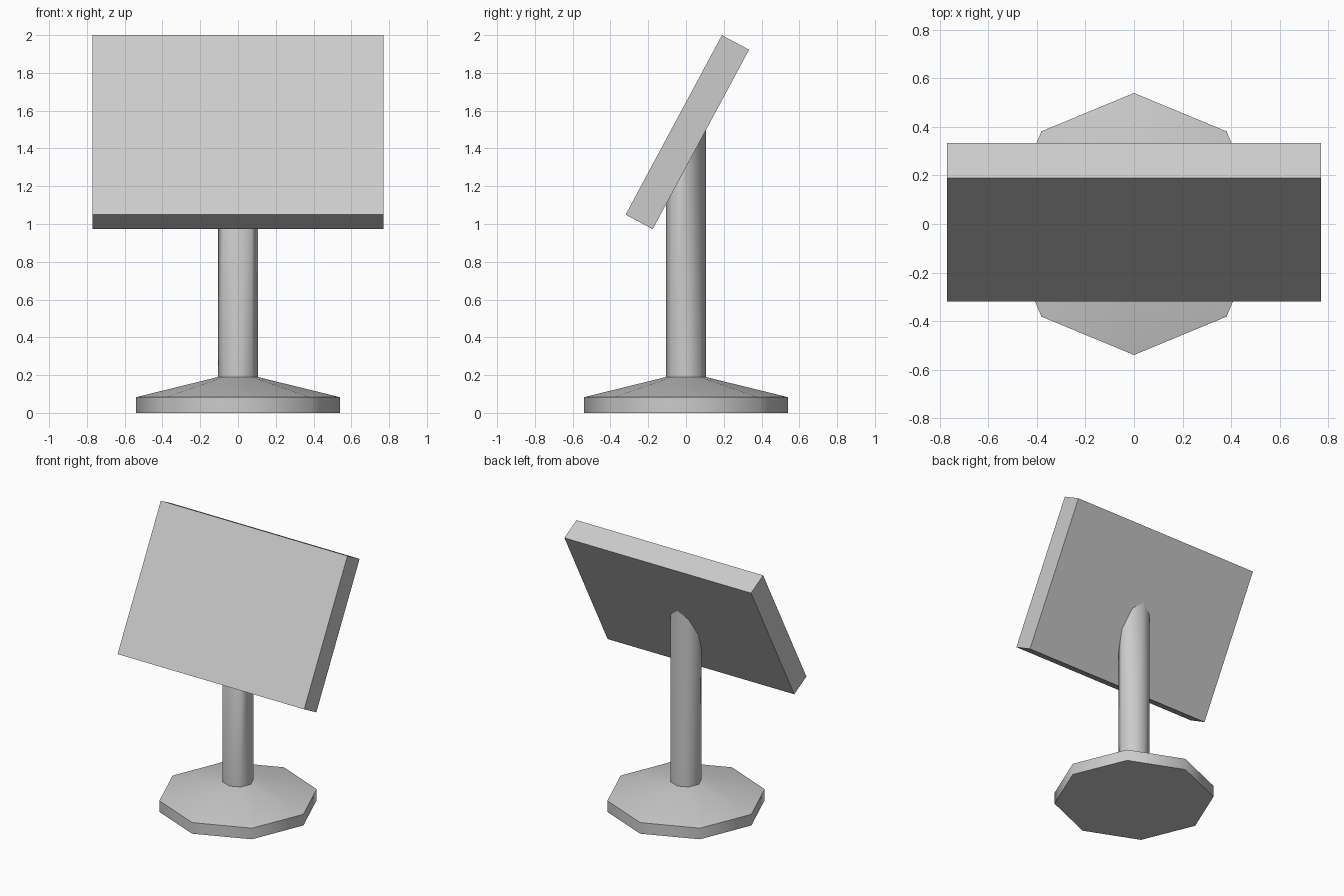
import bpy, bmesh
from math import sin, cos, pi, radians, atan2

if "Cube" in bpy.data.objects:
    bpy.data.objects.remove(bpy.data.objects["Cube"])

SIDES = 8
TILT = atan2(0.51, 0.95)          # lean of the panel
PANEL_Y, PANEL_Z = 0.007, 1.486   # panel centre


def finish(name, bm, smooth=None):
    bmesh.ops.recalc_face_normals(bm, faces=bm.faces)
    mesh = bpy.data.meshes.new(name)
    bm.to_mesh(mesh)
    bm.free()
    ob = bpy.data.objects.new(name, mesh)
    bpy.context.collection.objects.link(ob)
    if smooth:
        bpy.ops.object.select_all(action='DESELECT')
        ob.select_set(True)
        bpy.context.view_layer.objects.active = ob
        bpy.ops.object.shade_smooth_by_angle(angle=radians(smooth))
    return ob


def lathe(name, profile):
    """Closed octagonal solid; profile heights may be functions of y."""
    bm = bmesh.new()
    rings = []
    for r, z in profile:
        ring = []
        for i in range(SIDES):
            a = 2 * pi * i / SIDES
            x, y = r * cos(a), r * sin(a)
            ring.append(bm.verts.new((x, y, z(y) if callable(z) else z)))
        rings.append(ring)
    for low, high in zip(rings, rings[1:]):
        for i in range(SIDES):
            j = (i + 1) % SIDES
            bm.faces.new((low[i], low[j], high[j], high[i]))
    bm.faces.new(rings[0][::-1])
    bm.faces.new(rings[-1])
    return finish(name, bm, 50)


# Sloped octagonal foot
lathe("base", [(0.54, 0), (0.54, 0.083), (0.105, 0.19)])

# Pole with a slanted top set just inside the back of the panel
lathe("pole", [(0.105, 0.185), (0.105, lambda y: 1.31 + y * 0.95 / 0.51)])

# Tilted rectangular panel
bm = bmesh.new()
bmesh.ops.create_cube(bm, size=1)
bmesh.ops.scale(bm, vec=(1.54, 0.163, 1.078), verts=bm.verts)
panel = finish("panel", bm)
panel.location = (0, PANEL_Y, PANEL_Z)
panel.rotation_euler.x = -TILT
